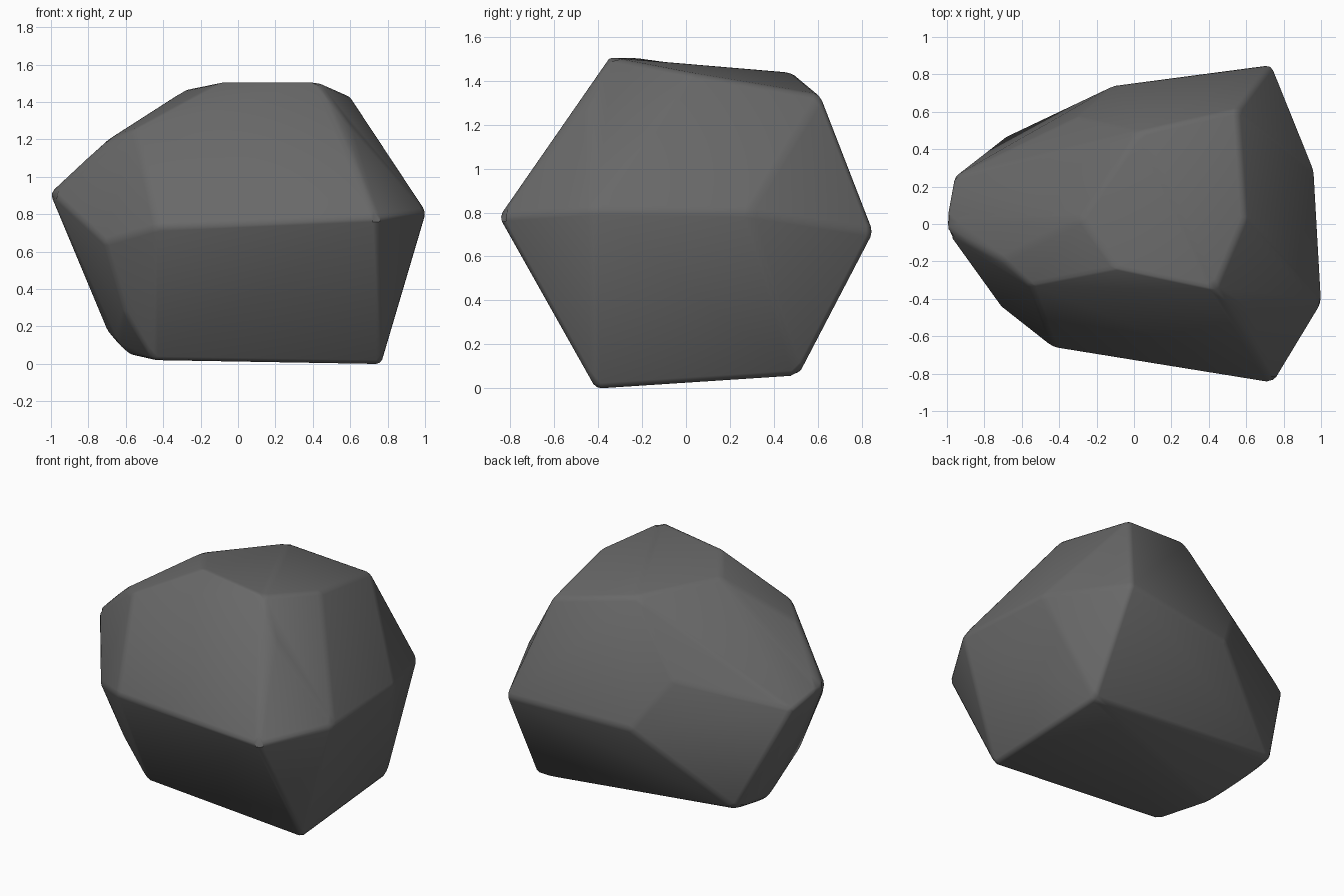
import bpy
import bmesh
import math
from mathutils import Vector

default_cube = bpy.data.objects.get("Cube")
if default_cube:
    bpy.data.objects.remove(default_cube, do_unlink=True)

# Corners of the boulder, grouped by where they sit
bottom_corners = [
    (0.76, -0.41, 0.0), (0.74, 0.51, 0.06), (-0.45, -0.31, 0.02),
    (-0.58, 0.0, 0.05), (-0.64, 0.02, 0.12), (-0.69, 0.23, 0.17),
    (-0.69, 0.46, 0.19), (-0.60, -0.34, 0.27),
]
waist_corners = [
    (0.74, -0.85, 0.78), (-0.43, -0.66, 0.73), (-0.71, -0.44, 0.65),
    (-1.0, 0.03, 0.91), (-0.99, -0.05, 0.91), (-0.96, 0.25, 0.84),
    (-0.10, 0.74, 0.67), (-0.30, 0.57, 0.98), (0.73, 0.85, 0.71),
    (0.96, 0.28, 0.80), (1.0, -0.42, 0.81),
]
top_corners = [
    (0.58, -0.45, 1.29), (0.43, -0.35, 1.5), (0.59, 0.03, 1.43),
    (0.55, 0.61, 1.33), (0.03, 0.49, 1.43), (-0.09, -0.24, 1.5),
    (-0.28, 0.03, 1.46), (-0.55, -0.33, 1.25), (-0.70, -0.19, 1.19),
]

# Stone colour
stone = bpy.data.materials.new("dark_grey_stone")
stone.use_nodes = True
colour = (0.14, 0.14, 0.14, 1.0)
stone.diffuse_color = colour
for node in stone.node_tree.nodes:
    if node.type == 'BSDF_PRINCIPLED':
        node.inputs["Base Color"].default_value = colour
        node.inputs["Roughness"].default_value = 0.9

# Boulder: convex shell around the corners, slightly enlarged to allow for
# the material that the rounded edges take away
centre = Vector((0, 0, 0.75))
bm = bmesh.new()
for corner in bottom_corners + waist_corners + top_corners:
    bm.verts.new(centre + (Vector(corner) - centre) * 1.006)
hull = bmesh.ops.convex_hull(bm, input=bm.verts)
loose = [v for v in bm.verts if not v.link_faces]
bmesh.ops.delete(bm, geom=loose, context='VERTS')

# Merge nearly flat triangles into broad facets
bmesh.ops.dissolve_limit(bm, angle_limit=math.radians(5),
                         verts=bm.verts, edges=bm.edges)
bmesh.ops.recalc_face_normals(bm, faces=bm.faces)

mesh = bpy.data.meshes.new("boulder")
bm.to_mesh(mesh)
bm.free()
mesh.materials.append(stone)
boulder = bpy.data.objects.new("boulder", mesh)
bpy.context.collection.objects.link(boulder)

# Worn edges
bevel = boulder.modifiers.new("worn_edges", 'BEVEL')
bevel.width = 0.025
bevel.segments = 2
bevel.limit_method = 'ANGLE'
bevel.angle_limit = math.radians(8)

bpy.ops.object.select_all(action='DESELECT')
boulder.select_set(True)
bpy.context.view_layer.objects.active = boulder
bpy.ops.object.modifier_apply(modifier=bevel.name)
bpy.ops.object.shade_smooth_by_angle(angle=math.radians(40))

# Rest the boulder on the ground
lowest = min(v.co.z for v in mesh.vertices)
for v in mesh.vertices:
    v.co.z -= lowest
